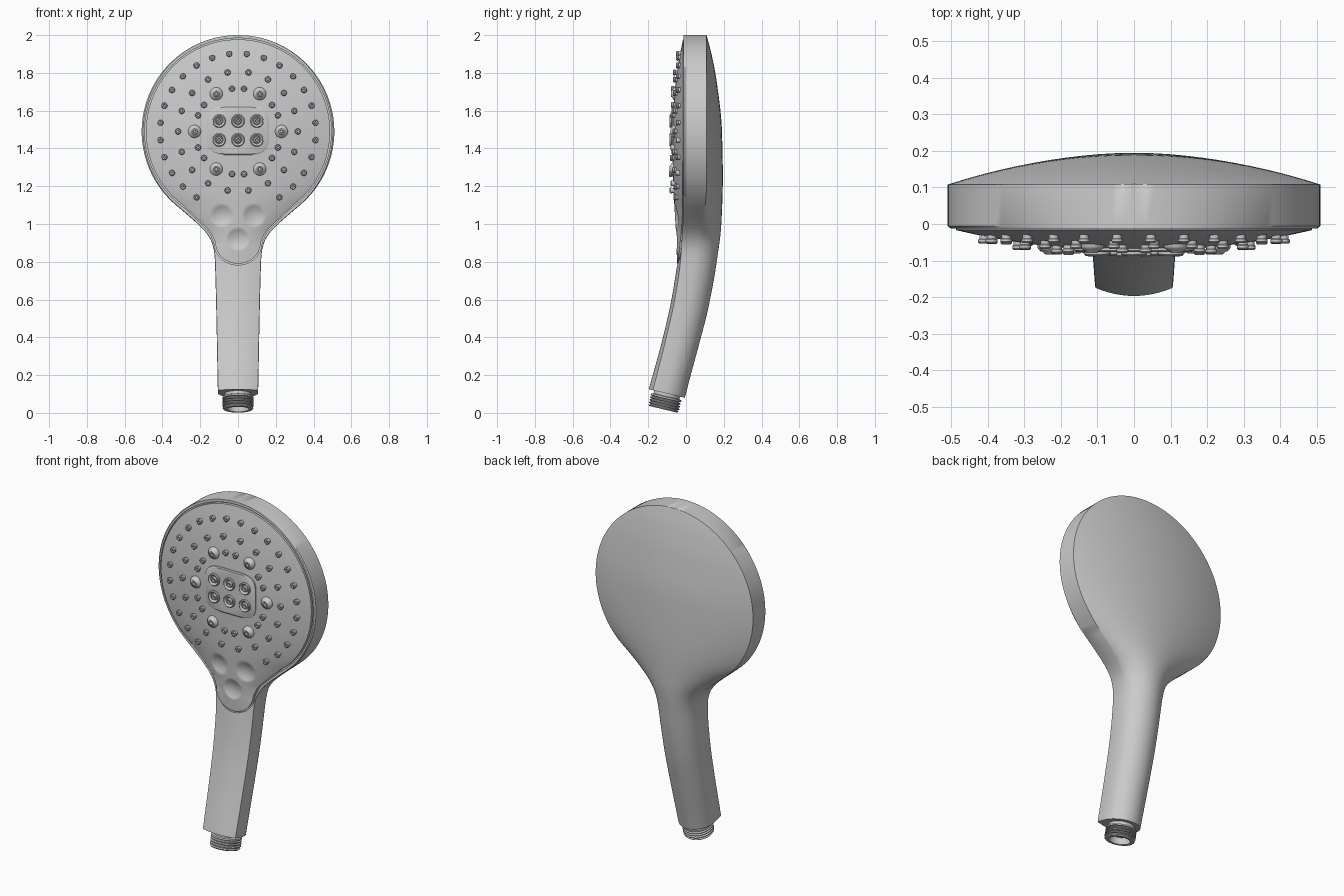
import bpy, bmesh
from math import sin, cos, pi, sqrt, radians, atan2
from mathutils import Matrix, Vector

if "Cube" in bpy.data.objects:
    bpy.data.objects.remove(bpy.data.objects["Cube"])

CZ = 1.49          # height of the head centre


def curve(*pts):
    """Monotone cubic interpolation through (z, value) pairs."""
    pts = sorted(pts)
    n = len(pts)
    d = [(pts[i+1][1] - pts[i][1]) / (pts[i+1][0] - pts[i][0]) for i in range(n - 1)]
    m = [d[0]] + [2*a*b/(a + b) if a*b > 0 else 0 for a, b in zip(d, d[1:])] + [d[-1]]

    def f(z):
        z = min(max(z, pts[0][0]), pts[-1][0])
        i = max(k for k in range(n - 1) if z >= pts[k][0])
        h = pts[i+1][0] - pts[i][0]
        t = (z - pts[i][0]) / h
        return (pts[i][1]*(1 + 2*t)*(1 - t)**2 + pts[i+1][1]*t*t*(3 - 2*t)
                + h*m[i]*t*(1 - t)**2 + h*m[i+1]*t*t*(t - 1))
    return f


def loft(bm, loops):
    rows = [[bm.verts.new(p) for p in lp] for lp in loops]
    n = len(rows[0])
    for a, b in zip(rows, rows[1:]):
        for i in range(n):
            j = (i + 1) % n
            bm.faces.new((a[i], a[j], b[j], b[i]))
    bm.faces.new(rows[0])
    bm.faces.new(rows[-1])


def lathe(bm, profile, mat, seg):
    loft(bm, [[mat @ Vector((r*cos(2*pi*k/seg), r*sin(2*pi*k/seg), h)) for k in range(seg)]
              for r, h in profile])


def finish(name, bm):
    bmesh.ops.recalc_face_normals(bm, faces=bm.faces)
    me = bpy.data.meshes.new(name)
    bm.to_mesh(me)
    bm.free()
    ob = bpy.data.objects.new(name, me)
    bpy.context.collection.objects.link(ob)
    return ob


def smooth(ob, angle=32):
    bpy.ops.object.select_all(action='DESELECT')
    ob.select_set(True)
    bpy.context.view_layer.objects.active = ob
    bpy.ops.object.shade_smooth_by_angle(angle=radians(angle))


# Body: head and handle lofted as one shell
neck = curve((1.1, .329), (1.05, .27), (1.0, .213), (.95, .166), (.9, .138),
             (.85, .126), (.8, .122), (.1, .106))
edge = curve((2, -.012), (1.1, -.012), (.95, -.02), (.8, -.03), (.6, -.06), (.4, -.105), (.125, -.175))
front = curve((2, -.012), (1.1, -.012), (1.0, -.018), (.85, -.035), (.8, -.044), (.6, -.077),
              (.4, -.122), (.125, -.197))
side = curve((2, .108), (1.2, .108), (1.05, .095), (.9, .06), (.8, .04), (.6, .005), (.4, -.04), (.125, -.115))
back = curve((2, .109), (1.9, .135), (1.75, .163), (1.5, .19), (1.25, .195), (1.0, .187), (.8, .162),
             (.6, .123), (.4, .07), (.2, .014), (.125, -.006))
power = curve((2, 2), (1.2, 2), (.85, 1), (.1, 1))
tilt = curve((2, 0), (.9, 0), (.5, .15), (.125, .235))


def body_loop(z):
    w = sqrt(.51**2 - (z - CZ)**2) if z >= 1.1 else neck(z)
    e, c, s, b = edge(z), front(z), side(z), back(z)
    pts = [(-w, e + .006)]
    pts += [(w*.985*u, e + (c - e)*(1 - u*u)) for u in [k/6 - 1 for k in range(13)]]
    pts += [(w, e + .006)]
    pts += [(w*cos(t), s + (b - s)*max(sin(t), 0)**power(z)) for t in [pi*k/32 for k in range(33)]]
    return [(x, y, z - tilt(z)*(y - c)) for x, y in pts]


levels = [CZ + .51*cos(.02 + 2.41*k/50) for k in range(51)]
levels += [levels[-1] + (.125 - levels[-1])*k/48 for k in range(1, 49)]
bm = bmesh.new()
loft(bm, [body_loop(z) for z in levels])
body = finish("body_shell", bm)

# Spray face: teardrop plate, slightly domed, with three finger dimples
plate_neck = curve((1.1, .292), (1.05, .24), (1.0, .187), (.95, .142), (.9, .119))
plate_edge = curve((1.98, -.016), (1.1, -.018), (.9, -.031), (.79, -.046))
plate_mid = curve((1.977, -.016), (1.85, -.041), (1.7, -.06), (1.49, -.074), (1.2, -.067),
                  (1.0, -.056), (.79, -.047))


def plate_w(z, g=0):
    if z >= 1.1:
        return sqrt(max((.487 + g)**2 - (z - CZ)**2, 1e-6))
    if z >= .9:
        return plate_neck(z) + g
    return (.119 + g)*sqrt(max(1 - ((.9 - z)/(.11 + g))**2, 1e-5))


def plate_y(x, z):
    e = plate_edge(z)
    y = e + (plate_mid(z) - e)*(1 - min(1, (x/plate_w(z))**2))
    for dx, dz in ((-.085, 1.045), (.085, 1.045), (0, .92)):
        q = ((x - dx)**2 + (z - dz)**2)/.058**2
        if q < 1:
            y += .016*(1 - q)
    return y


def plate_levels(g, n):
    top, low = CZ + .487 + g, .79 - g
    return [(top + low)/2 + (top - low)/2*cos(pi*k/n) for k in range(n + 1)]


bm = bmesh.new()
loops = []
for z in plate_levels(0, 180):
    w = plate_w(z)
    xs = [w*(k/28 - 1) for k in range(57)]
    d = plate_edge(z) + .04
    loops.append([(x, plate_y(x, z), z) for x in xs] + [(w, d, z), (-w, d, z)])
loft(bm, loops)
smooth(finish("spray_face", bm))

# Recess around the spray face, cut into the body
bm = bmesh.new()
loops = []
for z in plate_levels(.007, 90):
    w, d = plate_w(z, .007), plate_edge(z) + .018
    loops.append([(-w, -.3, z), (w, -.3, z), (w, d, z), (-w, d, z)])
loft(bm, loops)
cutter = finish("recess_cutter", bm)
cutter.hide_render = True
mod = body.modifiers.new("recess", 'BOOLEAN')
mod.operation, mod.solver, mod.object = 'DIFFERENCE', 'EXACT', cutter
bpy.context.view_layer.objects.active = body
bpy.ops.object.modifier_apply(modifier="recess")
bpy.data.objects.remove(cutter)
smooth(body)

# Rounded centre pad
bm = bmesh.new()


def pad_loop(y, s):
    f = lambda v: (abs(v)**.5)*(1 if v > 0 else -1)
    return [(.165*s*f(cos(t)), y, 1.495 + .13*s*f(sin(t))) for t in [2*pi*(k + .5)/64 for k in range(64)]]


loft(bm, [pad_loop(-.05, 1), pad_loop(-.072, 1), pad_loop(-.076, .96)])
smooth(finish("centre_pad", bm))


# Nozzles
def nozzles(name, spots, profile, seg, base=None):
    bm = bmesh.new()
    for x, z in spots:
        y = plate_y(x, z) if base is None else base
        lathe(bm, profile, Matrix.Translation((x, y, z)) @ Matrix.Rotation(pi/2, 4, 'X'), seg)
    smooth(finish(name, bm), 40)


def polar(r, degs):
    return [(r*sin(radians(a)), CZ + r*cos(radians(a))) for a in degs]


small = polar(.413, [s*(k + .5)*360/28 for k in range(12) for s in (-1, 1)])
small += polar(.317, [10 + 20*k for k in range(18)])
small += polar(.228, [60*k + s for k in range(6) for s in (-8, 8)])
nozzles("small_nozzles", small,
        [(.013, -.012), (.013, .008), (.016, .01), (.016, .017), (.012, .021), (.006, .021), (.005, .012)], 14)
nozzles("large_nozzles", polar(.23, [30, 90, 150, 210, 270, 330]),
        [(.034, -.012), (.034, .004), (.03, .01), (.018, .016), (.015, .021), (.009, .022), (.007, .01)], 24)
nozzles("centre_nozzles", [(x, z) for x in (-.1, 0, .1) for z in (1.445, 1.545)],
        [(.036, -.01), (.035, .008), (.031, .012), (.026, .01), (.021, .001), (.018, .001),
         (.015, .012), (.008, .012), (.006, .002)], 24, -.076)

# Threaded hose connector, in line with the tilted handle end
prof = [(.07, -.03), (.07, .016), (.082, .02)]
for k in range(4):
    h = .024 + .014*k
    prof += [(.083, h), (.083, h + .004), (.074, h + .007), (.074, h + .010)]
prof += [(.081, .081), (.076, .087), (.058, .087), (.056, .05)]
bm = bmesh.new()
axis = Vector((0, -.23, -.973))
lathe(bm, prof, Matrix.Translation((0, -.1, .1035)) @ axis.to_track_quat('Z', 'Y').to_matrix().to_4x4(), 40)
smooth(finish("hose_thread", bm))
